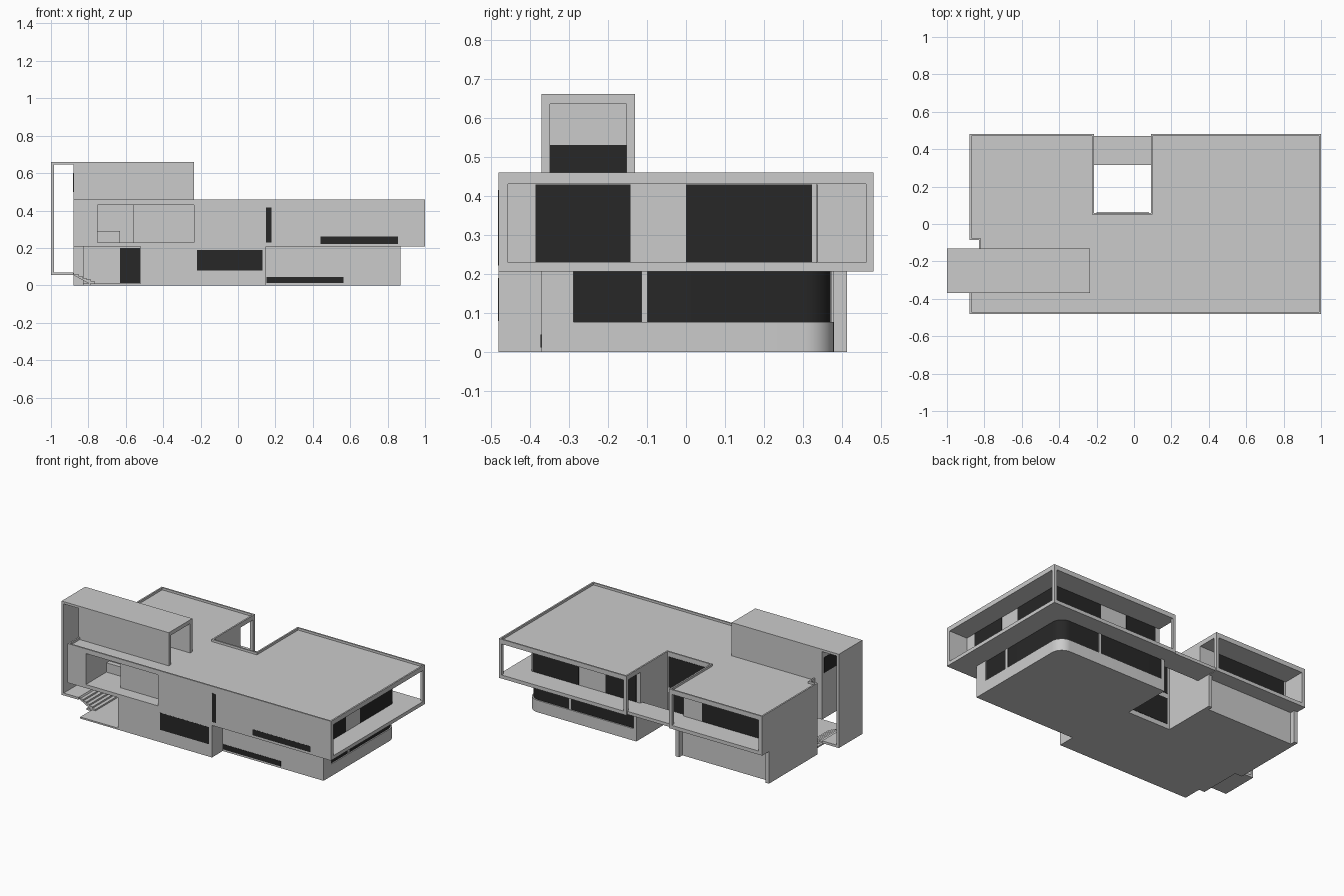
import bpy, bmesh, math

if "Cube" in bpy.data.objects:
    bpy.data.objects.remove(bpy.data.objects["Cube"])

glass = bpy.data.materials.new("dark_glass")
glass.diffuse_color = (0.02, 0.02, 0.02, 1)
glass.use_nodes = True
glass.node_tree.nodes["Principled BSDF"].inputs["Base Color"].default_value = glass.diffuse_color


def prism(name, pts, lo, hi, mat=None, axis='z', rim=0, smooth=False):
    """Extrude an outline from lo to hi along z (xy outline) or y (xz outline)."""
    bm = bmesh.new()
    put = (lambda a, b, h: (a, b, h)) if axis == 'z' else (lambda a, b, h: (a, h, b))
    low = [bm.verts.new(put(a, b, lo)) for a, b in pts]
    top = [bm.verts.new(put(a, b, hi)) for a, b in pts]
    bm.faces.new(low)
    cap = bm.faces.new(top)
    n = len(pts)
    for i in range(n):
        j = (i + 1) % n
        bm.faces.new((low[i], low[j], top[j], top[i]))
    bmesh.ops.recalc_face_normals(bm, faces=bm.faces)
    if rim:  # raised edge around a sunken top
        bmesh.ops.inset_region(bm, faces=[cap], thickness=rim)
        bmesh.ops.inset_region(bm, faces=[cap], thickness=0.0004, depth=-rim)
    me = bpy.data.meshes.new(name)
    bm.to_mesh(me)
    bm.free()
    ob = bpy.data.objects.new(name, me)
    bpy.context.collection.objects.link(ob)
    if mat:
        me.materials.append(mat)
    if smooth:
        bpy.ops.object.select_all(action='DESELECT')
        ob.select_set(True)
        bpy.context.view_layer.objects.active = ob
        bpy.ops.object.shade_smooth_by_angle(angle=math.radians(30))
    return ob


def box(name, x0, x1, y0, y1, z0, z1, mat=None):
    return prism(name, [(x0, y0), (x1, y0), (x1, y1), (x0, y1)], z0, z1, mat)


def rounded_block(x0, y0, x1, y1, r, n=10):
    """Rectangle with its far right corner rounded."""
    arc = [(x1 - r + r * math.cos(t), y1 - r + r * math.sin(t))
           for t in (math.pi / 2 * i / n for i in range(n + 1))]
    return [(x0, y0), (x1, y0)] + arc + [(x0, y1)]


# Lower storey, left part with entrance recess and courtyard
prism("lower_left_block", [(-.52, -.48), (.15, -.48), (.15, .06), (-.215, .06), (-.215, .38),
      (-.88, .38), (-.88, -.085), (-.83, -.085), (-.83, -.13), (-.52, -.13)], 0, .21)
for x in (-.88, -.24):
    box("rear_fin", x, x + .025, .38, .412, 0, .21)

# Lower storey, right part: sill, curved glazing, solid front
prism("lower_right_sill", rounded_block(.09, -.37, .87, .378, .075), 0, .077, smooth=True)
prism("curved_glazing", rounded_block(.10, -.30, .862, .37, .07), .077, .21, glass, smooth=True)
box("lower_right_front", .09, .87, -.37, -.288, .077, .21)
box("side_mullion", .8, .866, -.114, -.099, .077, .21)
box("rear_mullion", .56, .575, .3, .374, .077, .21)
box("rear_end_wall", .09, .11, .06, .378, .077, .21)

# Entrance floor and stairs
prism("entrance_floor", [(-.79, -.48), (-.52, -.48), (-.52, -.13), (-.83, -.13),
      (-.83, -.36), (-.79, -.36)], 0, .01)
steps = 6
profile = [(-.78, 0), (-.88, .055), (-.88, .07)]
for i in range(steps):
    x, z = -.875 + .022 * i, .06 - .01 * i
    profile += [(x, z), (x + .022, z)]
profile.append((-.743, 0))
prism("stairs", profile, -.36, -.14, axis='y')

# Upper storey: floor, roof with raised rim, courtyard bridge
outline = [(-.88, -.48), (1, -.48), (1, .48), (.09, .48), (.09, .06), (-.215, .06),
           (-.215, .48), (-.88, .48), (-.88, -.085), (-.83, -.085), (-.83, -.13), (-.88, -.13)]
prism("upper_floor", outline, .207, .23)
prism("roof", outline, .43, .46, rim=.014)
box("bridge", -.215, .09, .315, .47, .21, .23)

# Upper walls with front loggia and wraparound rear and side balconies
prism("upper_walls", [(-.88, -.48), (-.75, -.48), (-.75, -.24), (-.56, -.24), (-.56, -.40),
      (-.235, -.40), (-.235, -.48), (1, -.48), (1, -.455), (.87, -.455), (.87, .335),
      (.09, .335), (.09, .06), (-.215, .06), (-.215, .335), (-.855, .335), (-.855, .48),
      (-.88, .48), (-.88, -.085), (-.83, -.085), (-.83, -.13), (-.88, -.13)], .23, .43)
box("loggia_bench", -.75, -.63, -.27, -.24, .23, .29)
for x in (.98, .09, -.235):
    box("balcony_post", x, x + .02, .46, .48, .23, .43)

# Tower: hollow-ended roof box and hanging frame on the left
box("tower_core", -.88, -.43, -.37, -.13, .44, .645)
for y in (-.37, -.152):
    box("tower_side", -.43, -.235, y, y + .022, .44, .645)
box("tower_lintel", -.43, -.235, -.348, -.152, .635, .645)
box("tower_top", -1, -.235, -.37, -.13, .645, .66)
box("frame_wall", -1, -.985, -.37, -.13, .055, .645)
box("frame_base", -.985, -.88, -.37, -.13, .055, .07)

# Windows facing front or back: x0, x1, z0, z1, y of wall
e = .002
for x0, x1, z0, z1, y in [
        (-.22, .13, .08, .19, -.48), (.15, .18, .23, .415, -.48), (.44, .855, .222, .26, -.48),
        (.152, .565, .012, .045, -.37), (-.63, -.525, .012, .2, -.13),
        (.53, .86, .231, .429, .335), (.12, .34, .231, .429, .335),
        (-.84, -.35, .231, .429, .335), (-.2, .08, .231, .429, .06), (-.2, .08, .03, .2, .06)]:
    inset = 0 if y == -.48 else e
    box("window", x0, x1, y - max(inset, .0008), y + max(inset, .0008), z0, z1, glass)

# Windows facing sideways: y0, y1, z0, z1, x of wall
for y0, y1, z0, z1, x in [
        (-.385, -.142, .231, .429, .87), (0, .322, .231, .429, .87),
        (-.348, -.152, .46, .53, -.43), (-.35, -.15, .5, .6, -.88)]:
    box("side_window", x - e, x + e, y0, y1, z0, z1, glass)
